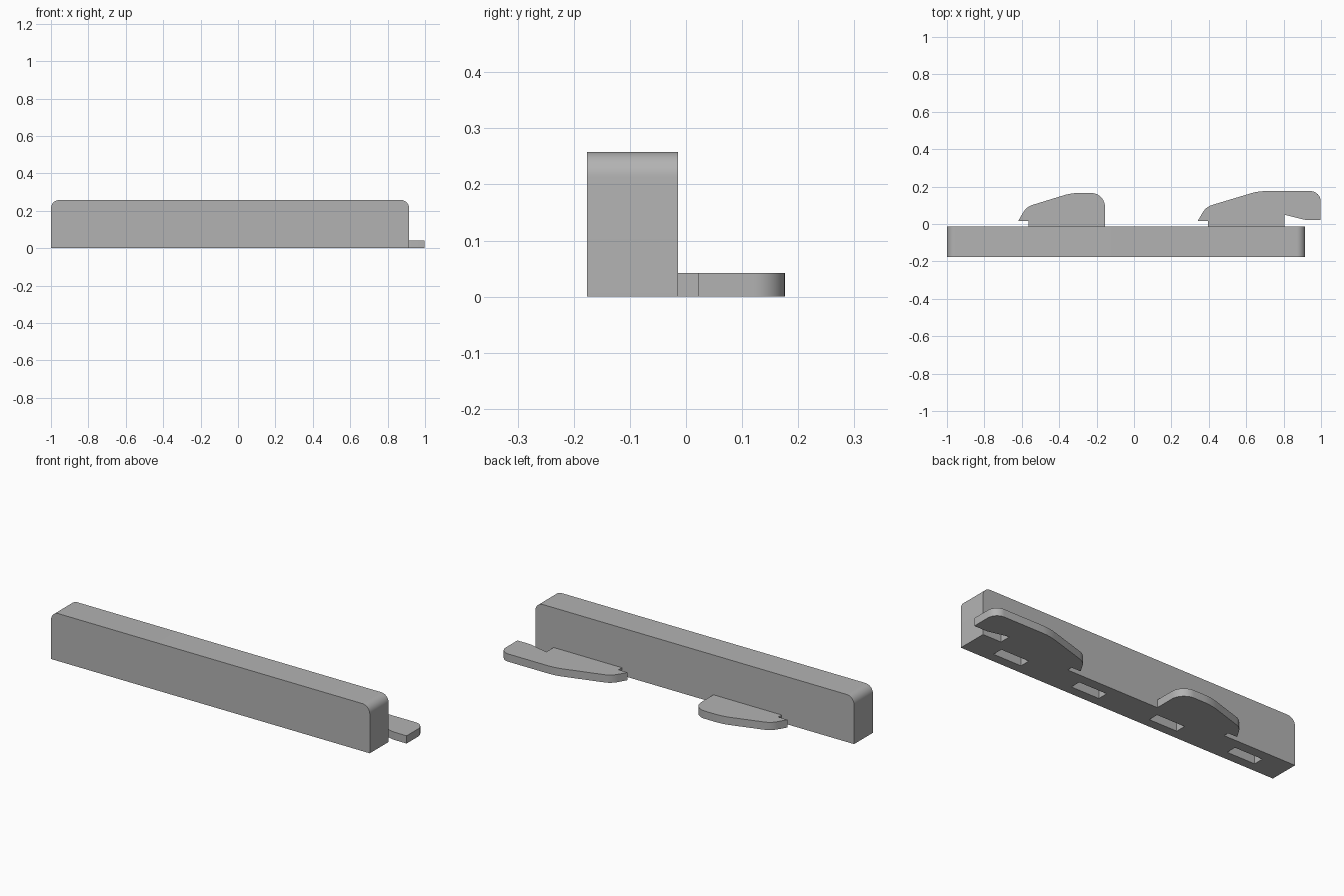
import bpy
import bmesh
import math
from mathutils import Vector, Matrix

cube = bpy.data.objects.get("Cube")
if cube:
    bpy.data.objects.remove(cube, do_unlink=True)

# One plain material
grey = bpy.data.materials.new("plain grey")
grey.use_nodes = True
COLOUR = (0.45, 0.45, 0.45, 1)
grey.diffuse_color = COLOUR
grey.node_tree.nodes["Principled BSDF"].inputs["Base Color"].default_value = COLOUR


def outline(corners, steps=10):
    """Turn (u, v, radius) corners into a closed outline with round fillets."""
    pts = []
    for i, (u, v, r) in enumerate(corners):
        c = Vector((u, v))
        if r == 0:
            pts.append(c)
            continue
        a = (Vector(corners[i - 1][:2]) - c).normalized()
        b = (Vector(corners[(i + 1) % len(corners)][:2]) - c).normalized()
        half = a.angle(b) / 2
        centre = c + (a + b).normalized() * (r / math.sin(half))
        start = c + a * (r / math.tan(half)) - centre
        end = c + b * (r / math.tan(half)) - centre
        sweep = start.angle(end)
        for k in range(steps + 1):
            t = k / steps
            pts.append(centre + (start * math.sin((1 - t) * sweep)
                                 + end * math.sin(t * sweep)) / math.sin(sweep))
    return pts


def extrude(name, pts, depth, matrix=Matrix()):
    """Extrude a flat outline upward by depth, then place it with matrix."""
    bm = bmesh.new()
    face = bm.faces.new([bm.verts.new((p.x, p.y, 0)) for p in pts])
    top = bmesh.ops.extrude_face_region(bm, geom=[face])["geom"]
    verts = [g for g in top if isinstance(g, bmesh.types.BMVert)]
    bmesh.ops.translate(bm, verts=verts, vec=(0, 0, depth))
    bmesh.ops.transform(bm, matrix=matrix, verts=bm.verts)
    bmesh.ops.recalc_face_normals(bm, faces=bm.faces)
    mesh = bpy.data.meshes.new(name)
    bm.to_mesh(mesh)
    bm.free()
    obj = bpy.data.objects.new(name, mesh)
    bpy.context.collection.objects.link(obj)
    mesh.materials.append(grey)
    return obj


def activate(obj):
    bpy.ops.object.select_all(action="DESELECT")
    obj.select_set(True)
    bpy.context.view_layer.objects.active = obj


# Long bar, upper end corners rounded
BACK, HEIGHT = -0.014, 0.258
bar_shape = outline([(-1, 0, 0), (0.915, 0, 0),
                     (0.915, HEIGHT, 0.045), (-1, HEIGHT, 0.045)])
bar = extrude("bar", bar_shape, 0.162,
              Matrix.Translation((0, BACK, 0)) @ Matrix.Rotation(math.pi / 2, 4, "X"))

# Four blind pockets in the underside
for i in range(4):
    x = -0.845 + i * 0.478
    rect = outline([(x, -0.125, 0), (x + 0.168, -0.125, 0),
                    (x + 0.168, -0.068, 0), (x, -0.068, 0)])
    cutter = extrude("pocket_cutter", rect, 0.17, Matrix.Translation((0, 0, -0.05)))
    cutter.hide_render = True
    cut = bar.modifiers.new("pocket", "BOOLEAN")
    cut.operation = "DIFFERENCE"
    cut.solver = "EXACT"
    cut.object = cutter
    activate(bar)
    bpy.ops.object.modifier_apply(modifier=cut.name)
    bpy.data.objects.remove(cutter, do_unlink=True)


# Flat hooks behind the bar, each with an undercut nose
def nose(x):
    return [(x + 0.055, BACK, 0), (x + 0.055, 0.015, 0), (x, 0.015, 0),
            (x + 0.045, 0.092, 0.09)]


short_hook = nose(-0.62) + [(-0.335, 0.166, 0.3), (-0.155, 0.166, 0.075),
                            (-0.155, BACK, 0)]
long_hook = nose(0.34) + [(0.665, 0.176, 0.3), (0.998, 0.176, 0.055),
                          (0.998, 0.021, 0), (0.92, 0.021, 0.1),
                          (0.805, 0.049, 0), (0.805, BACK, 0)]
hooks = [extrude("short_hook", outline(short_hook), 0.042),
         extrude("long_hook", outline(long_hook), 0.042)]

for obj in [bar] + hooks:
    activate(obj)
    bpy.ops.object.shade_smooth_by_angle(angle=math.radians(30))
